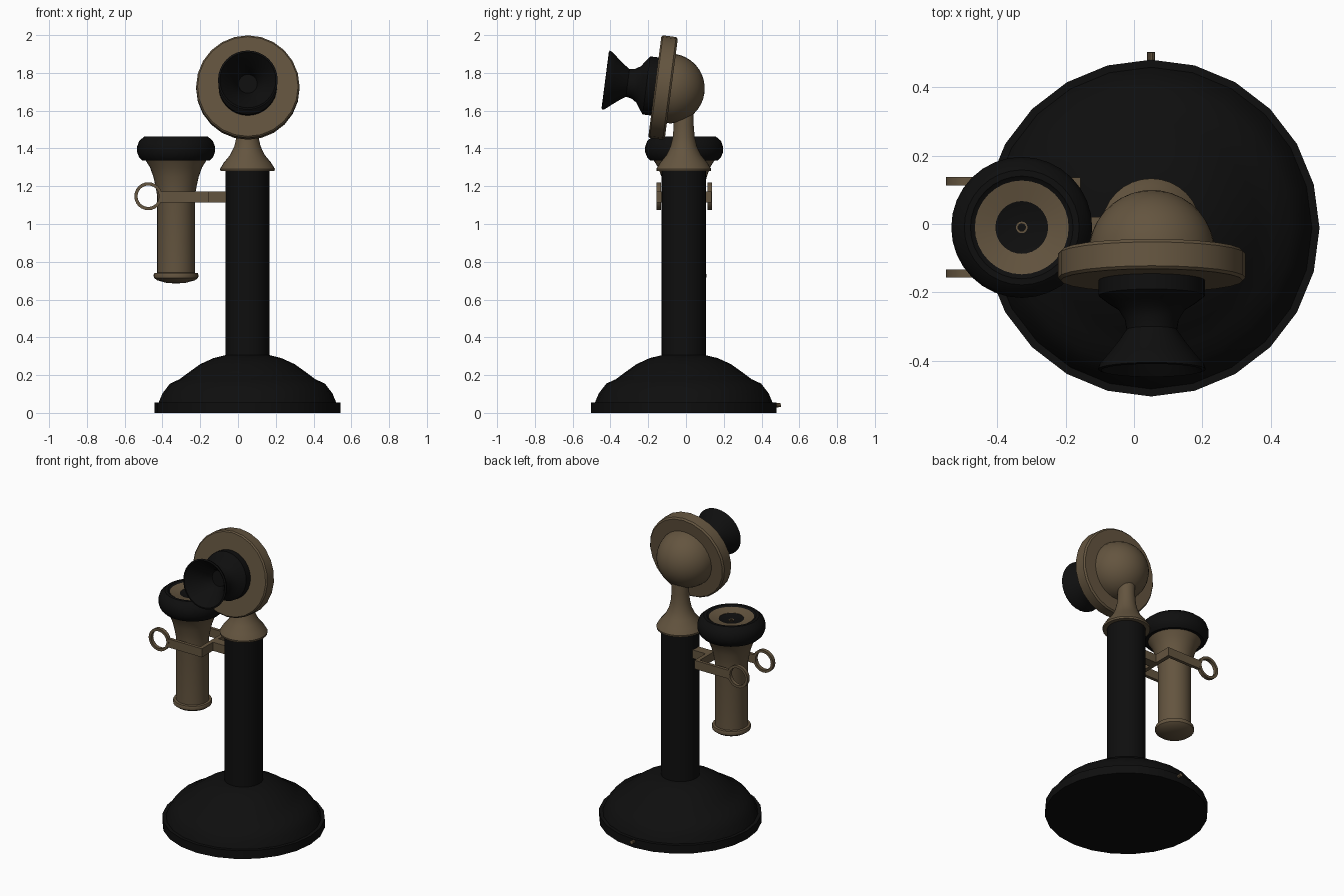
import bpy, bmesh, math
from mathutils import Matrix, Vector

if "Cube" in bpy.data.objects:
    bpy.data.objects.remove(bpy.data.objects["Cube"])


def material(name, rgb):
    m = bpy.data.materials.new(name)
    m.diffuse_color = (*rgb, 1)
    m.use_nodes = True
    m.node_tree.nodes["Principled BSDF"].inputs["Base Color"].default_value = m.diffuse_color
    return m


BLACK = material("black enamel", (0.0045, 0.0045, 0.0045))
BRASS = material("aged brass", (0.127, 0.090, 0.050))


def finish(name, bm, mat, angle=35):
    bmesh.ops.recalc_face_normals(bm, faces=bm.faces)
    me = bpy.data.meshes.new(name)
    bm.to_mesh(me)
    bm.free()
    me.materials.append(mat)
    ob = bpy.data.objects.new(name, me)
    bpy.context.collection.objects.link(ob)
    bpy.ops.object.select_all(action='DESELECT')
    ob.select_set(True)
    bpy.context.view_layer.objects.active = ob
    bpy.ops.object.shade_smooth_by_angle(angle=math.radians(angle))
    return ob


def lathe(name, profile, mat, matrix, sides=32, loop=False):
    """Spin (radius, height) points about local z; radius 0 becomes a pole."""
    bm = bmesh.new()
    rings = []
    for r, z in profile:
        if r == 0:
            rings.append([bm.verts.new((0, 0, z))] * sides)
        else:
            rings.append([bm.verts.new((r * math.cos(2 * math.pi * i / sides),
                                        r * math.sin(2 * math.pi * i / sides), z))
                          for i in range(sides)])
    pairs = list(zip(rings, rings[1:]))
    if loop:
        pairs.append((rings[-1], rings[0]))
    for a, b in pairs:
        for i in range(sides):
            j = (i + 1) % sides
            quad = list(dict.fromkeys((a[i], a[j], b[j], b[i])))
            bm.faces.new(quad)
    bm.transform(matrix)
    return finish(name, bm, mat)


def box(name, lo, hi, mat):
    bm = bmesh.new()
    bmesh.ops.create_cube(bm, size=1)
    lo, hi = Vector(lo), Vector(hi)
    bm.transform(Matrix.Translation((lo + hi) / 2) @ Matrix.Diagonal((*(hi - lo), 1)))
    return finish(name, bm, mat)


# Stand: domed foot, column, flared neck
CX, CY = 0.05, -0.012
stand = Matrix.Translation((CX, CY, 0))
lathe("base", [(0, 0), (0.492, 0), (0.492, 0.055), (0.47, 0.055), (0.45, 0.103),
               (0.41, 0.155), (0.36, 0.178), (0.31, 0.215), (0.25, 0.258),
               (0.18, 0.290), (0.115, 0.306), (0, 0.306)], BLACK, stand, 24)
lathe("column", [(0, 0.29), (0.117, 0.29), (0.117, 1.285), (0, 1.285)], BLACK, stand)
lathe("neck", [(0, 1.28), (0.143, 1.28), (0.145, 1.292), (0.125, 1.325), (0.092, 1.365),
               (0.07, 1.41), (0.058, 1.46), (0.053, 1.52), (0.053, 1.64), (0, 1.64)],
      BRASS, stand)
cord = Matrix.Translation((CX, 0.44, 0.037)) @ Matrix.Rotation(math.radians(-85), 4, 'X')
lathe("cord_stub", [(0, 0), (0.012, 0), (0.012, 0.062), (0, 0.062)], BRASS, cord, 10)

# Transmitter head, tilted slightly upwards; local z points out of the mouthpiece
head = Matrix.Translation((0.052, -0.165, 1.728)) @ Matrix.Rotation(math.radians(82.6), 4, 'X')
lathe("transmitter_disc", [(0, -0.088), (0.265, -0.088), (0.274, -0.078), (0.274, -0.008),
                           (0.266, 0), (0, 0)], BRASS, head, 24)
dome = [(0.185 * math.cos(math.radians(a)), -0.08 - 0.185 * math.sin(math.radians(a)))
        for a in range(0, 90, 10)]
lathe("transmitter_dome", [(0, -0.08)] + dome + [(0, -0.265)], BRASS, head)
lathe("mouthpiece", [(0, -0.005), (0.155, -0.005), (0.155, 0.045), (0.125, 0.068),
                     (0.098, 0.085), (0.079, 0.115), (0.074, 0.145), (0.098, 0.18),
                     (0.13, 0.22), (0.153, 0.247), (0.158, 0.262), (0.148, 0.265),
                     (0.125, 0.238), (0.088, 0.185), (0.062, 0.145), (0.05, 0.11),
                     (0, 0.11)], BLACK, head)

# Receiver hanging on the hook
RX, RY = -0.328, -0.01
receiver = Matrix.Translation((RX, RY, 0))
lathe("receiver_body", [(0, 0.685), (0.05, 0.688), (0.1, 0.702), (0.117, 0.715), (0.119, 0.73),
                        (0.115, 0.74), (0.1, 0.742), (0.1, 1.15), (0.109, 1.20),
                        (0.12, 1.25), (0.138, 1.30), (0.163, 1.34), (0.16, 1.36), (0, 1.36)],
      BRASS, receiver)
lathe("receiver_cap", [(0, 1.335), (0.178, 1.335), (0.195, 1.352), (0.206, 1.38), (0.206, 1.41),
                       (0.195, 1.44), (0.168, 1.463), (0.15, 1.463), (0.137, 1.452), (0, 1.425)],
      BLACK, receiver)
lathe("ear_plate", [(0.137, 1.445), (0.137, 1.455), (0.077, 1.442), (0.077, 1.425)],
      BRASS, receiver, loop=True)
lathe("ear_hole_ring", [(0.011, 1.42), (0.017, 1.42), (0.017, 1.432), (0.011, 1.432)],
      BRASS, receiver, 16, loop=True)

# Forked hook: stem, crossbar, two prongs ending in rings
Z0, Z1 = 1.115, 1.172
box("hook_stem", (-0.165, RY - 0.03, Z0), (-0.05, RY + 0.03, Z1), BRASS)
box("hook_crossbar", (-0.183, RY - 0.145, Z0), (-0.157, RY + 0.145, Z1), BRASS)
for side, label in ((-1, "front"), (1, "back")):
    y = RY + side * 0.135
    box("hook_prong_" + label, (-0.41, y - 0.0105, Z0), (-0.157, y + 0.0105, Z1), BRASS)
    ring = Matrix.Translation((-0.475, y, 1.147)) @ Matrix.Rotation(math.pi / 2, 4, 'X')
    lathe("hook_ring_" + label, [(0.057, -0.012), (0.074, -0.012), (0.074, 0.012), (0.057, 0.012)],
          BRASS, ring, 24, loop=True)
